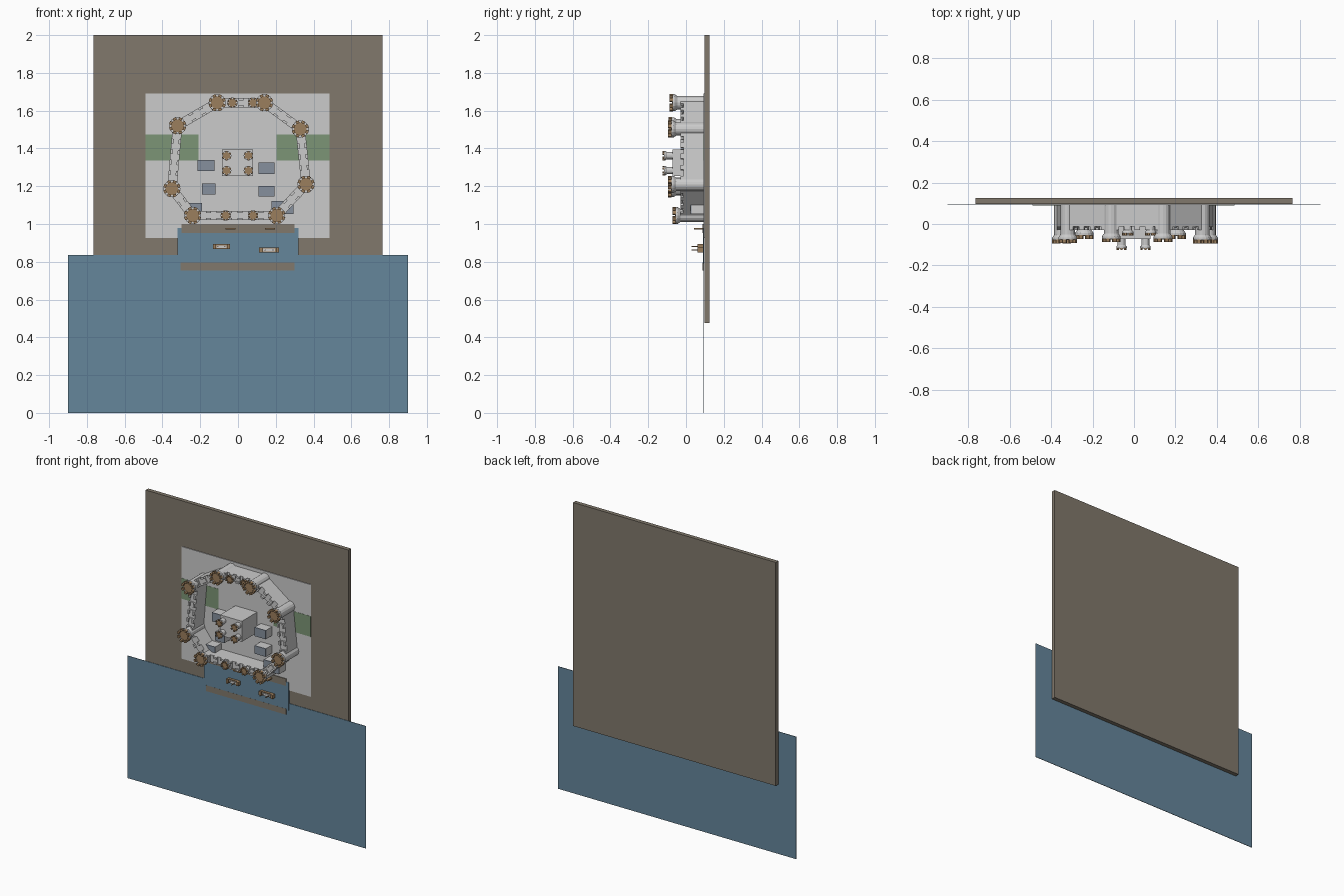
import bpy, bmesh, math
from mathutils import Matrix, Vector

if "Cube" in bpy.data.objects:
    bpy.data.objects.remove(bpy.data.objects["Cube"])

def mat(name, c):
    m = bpy.data.materials.new(name)
    m.diffuse_color = (*c, 1)
    m.use_nodes = True
    m.node_tree.nodes["Principled BSDF"].inputs["Base Color"].default_value = m.diffuse_color
    return m

WATER = mat("water", (0.13, 0.24, 0.33))
EARTH = mat("earth", (0.22, 0.19, 0.15))
GRASS = mat("grass", (0.20, 0.30, 0.18))
WOOD = mat("wood", (0.33, 0.21, 0.11))
SLATE = mat("slate", (0.24, 0.28, 0.34))
BASE = 0.092  # castle ground level; "up" for the castle is -y

def finish(name, bm, *mats):
    me = bpy.data.meshes.new(name)
    bmesh.ops.recalc_face_normals(bm, faces=bm.faces)
    bm.to_mesh(me)
    bm.free()
    for m in mats:
        me.materials.append(m)
    ob = bpy.data.objects.new(name, me)
    bpy.context.collection.objects.link(ob)
    return ob

def add_box(bm, x, z, y0, y1, sx, sz, ang=0, mi=0):
    m = (Matrix.Translation((x, (y0 + y1) / 2, z)) @ Matrix.Rotation(-ang, 4, 'Y')
         @ Matrix.Diagonal((sx, abs(y1 - y0), sz, 1)))
    r = bmesh.ops.create_cube(bm, size=1, matrix=m)
    for f in {f for v in r['verts'] for f in v.link_faces}:
        f.material_index = mi

def add_cyl(bm, x, z, y0, y1, r0, r1, n=16, mi=0):
    m = Matrix.Translation((x, (y0 + y1) / 2, z)) @ Matrix.Rotation(math.pi / 2, 4, 'X')
    r = bmesh.ops.create_cone(bm, cap_ends=True, segments=n, radius1=r0, radius2=r1,
                              depth=abs(y1 - y0), matrix=m)
    for f in {f for v in r['verts'] for f in v.link_faces}:
        f.material_index = mi

def box(name, x0, x1, z0, z1, y0, y1, *mats):
    bm = bmesh.new()
    add_box(bm, (x0 + x1) / 2, (z0 + z1) / 2, y0, y1, x1 - x0, z1 - z0)
    return finish(name, bm, *mats)

def tower(name, x, z, top, r, base=BASE, merlons=8):
    # shaft, flared gallery, timber floor and ring of merlons
    bm = bmesh.new()
    k = r / 0.045
    cap = top + 0.034 * k
    add_cyl(bm, x, z, base, cap, r * 0.78, r * 0.78)
    add_cyl(bm, x, z, cap + 0.008 * k, cap - 0.006 * k, r * 0.78, r)
    add_cyl(bm, x, z, cap - 0.006 * k, cap - 0.018 * k, r, r)
    add_cyl(bm, x, z, cap - 0.018 * k, cap - 0.020 * k, r * 0.75, r * 0.75, mi=1)
    for i in range(merlons):
        a = math.tau * (i + 0.5) / merlons
        add_box(bm, x + r * 0.86 * math.cos(a), z + r * 0.86 * math.sin(a),
                cap - 0.016 * k, top, r * 0.3, r * 0.4, a, 1)
    return finish(name, bm, None, WOOD)

def wall(name, a, b, top=-0.012, w=0.05):
    bm = bmesh.new()
    a, b = Vector(a), Vector(b)
    d = b - a
    ang = math.atan2(d.y, d.x)
    c = (a + b) / 2
    add_box(bm, c.x, c.y, BASE, top, d.length, w, ang)
    n = max(2, round(d.length / 0.055))
    side = Vector((-d.y, d.x)).normalized() * (w / 2 - 0.006)
    for i in range(n):
        p = a + d * ((i + 0.5) / n)
        add_box(bm, p.x, p.y, top, top - 0.006, 0.026, w, ang)
        for s in (-1, 1):
            q = p + side * s
            add_box(bm, q.x, q.y, top - 0.006, top - 0.018, 0.026, 0.012, ang)
    return finish(name, bm)

# Backing board, sea and ground sheets
box("backing_board", -0.765, 0.765, 0.475, 2.0, 0.097, 0.125, EARTH)
box("sea_sheet", -0.9, 0.9, 0.0, 0.835, 0.0935, 0.0965, WATER)
box("castle_ground", -0.49, 0.485, 0.925, 1.69, 0.092, 0.097)
box("grass_left", -0.49, -0.21, 1.335, 1.475, 0.0905, 0.092, GRASS)
box("grass_right", 0.205, 0.485, 1.335, 1.475, 0.0905, 0.092, GRASS)
box("shore_lower", -0.305, 0.3, 0.755, 0.795, 0.0885, 0.0935, EARTH)
box("harbour_water", -0.32, 0.32, 0.79, 0.98, 0.089, 0.0965, WATER)
box("shore_upper", -0.3, 0.3, 0.952, 1.0, 0.0875, 0.092, EARTH)

# Curtain wall and corner towers
corners = [(-0.11, 1.642, -0.088), (0.14, 1.642, -0.088), (0.33, 1.503, -0.094),
           (0.36, 1.21, -0.094), (0.205, 1.045, -0.072), (-0.24, 1.045, -0.072),
           (-0.35, 1.187, -0.094), (-0.32, 1.52, -0.092)]
for i, (x, z, top) in enumerate(corners):
    nx, nz, _ = corners[(i + 1) % len(corners)]
    tower(f"corner_tower_{i + 1}", x, z, top, 0.045)
    wall(f"curtain_wall_{i + 1}", (x, z), (nx, nz))

# Gate towers
for i, (x, z) in enumerate([(-0.03, 1.642), (0.08, 1.642), (-0.065, 1.045), (0.08, 1.045)]):
    tower(f"gate_tower_{i + 1}", x, z, -0.055, 0.027)

# Keep with four turrets
box("keep", -0.085, 0.08, 1.255, 1.395, BASE, -0.072)
for i, (x, z) in enumerate([(-0.06, 1.362), (0.055, 1.362), (-0.06, 1.283), (0.055, 1.283)]):
    tower(f"keep_turret_{i + 1}", x, z, -0.125, 0.025, base=-0.07, merlons=6)

# Courtyard houses
for i, (x, z, sx, sz) in enumerate([(-0.17, 1.31, 0.09, 0.06), (-0.155, 1.185, 0.07, 0.06),
                                    (0.15, 1.295, 0.085, 0.06), (0.15, 1.173, 0.085, 0.055),
                                    (-0.232, 1.08, 0.085, 0.06), (0.235, 1.088, 0.115, 0.07)]):
    bm = bmesh.new()
    add_box(bm, x, z, BASE, 0.03, sx, sz)
    add_box(bm, x, z, 0.03, 0.024, sx, sz, 0, 1)
    finish(f"house_{i + 1}", bm, None, SLATE)

# Jetties
for i, x in enumerate((-0.04, 0.17)):
    box(f"jetty_{i + 1}", x - 0.026, x + 0.026, 0.972, 0.98, 0.042, 0.092, WOOD)

# Boats: hull, deck and two masts
for i, (x, z, l) in enumerate([(-0.088, 0.88, 0.09), (0.165, 0.862, 0.105)]):
    bm = bmesh.new()
    add_box(bm, x, z, 0.09, 0.072, l, 0.026)
    add_box(bm, x, z, 0.072, 0.066, l * 0.6, 0.014, 0, 1)
    for s in (-1, 1):
        add_box(bm, x + s * l * 0.42, z, 0.072, 0.062, l * 0.16, 0.026)
        add_cyl(bm, x + s * l * 0.2, z, 0.07, 0.03, 0.003, 0.003, 6)
    finish(f"boat_{i + 1}", bm, WOOD, None)
